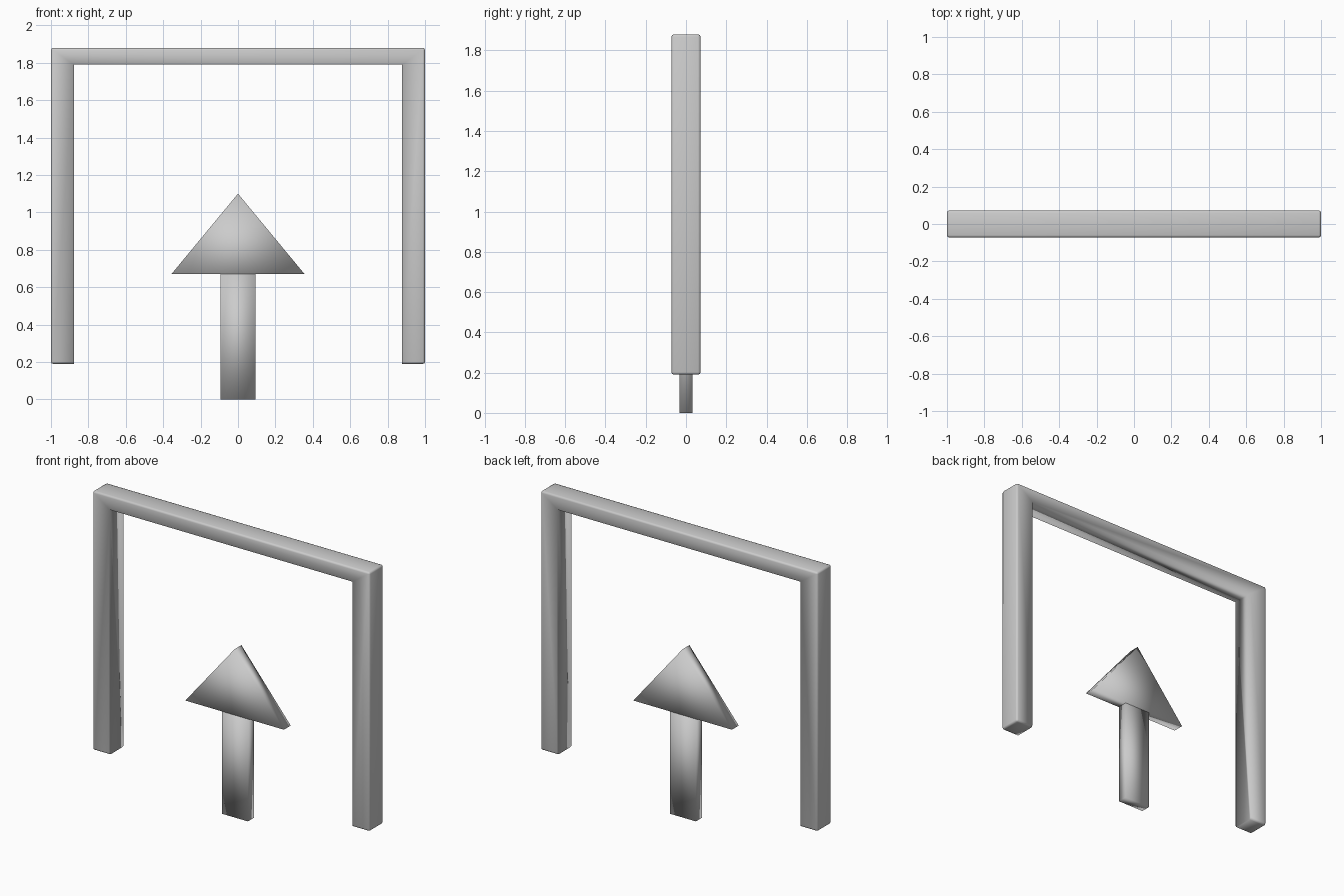
import bpy
import bmesh

if "Cube" in bpy.data.objects:
    bpy.data.objects.remove(bpy.data.objects["Cube"])


def make_part(name, quads, depth, bevel_test=None, bevel=0.012):
    """Extrude outlined x/z faces symmetrically in y, then soften chosen edges."""
    bm = bmesh.new()
    cache = {}
    for face in quads:
        verts = []
        for x, z in face:
            if (x, z) not in cache:
                cache[(x, z)] = bm.verts.new((x, -depth / 2, z))
            verts.append(cache[(x, z)])
        bm.faces.new(verts)
    result = bmesh.ops.extrude_face_region(bm, geom=bm.faces[:])
    moved = [v for v in result["geom"] if isinstance(v, bmesh.types.BMVert)]
    bmesh.ops.translate(bm, verts=moved, vec=(0, depth, 0))
    bmesh.ops.recalc_face_normals(bm, faces=bm.faces[:])
    if bevel_test:
        edges = [e for e in bm.edges
                 if e.calc_face_angle(0) > 0.5 and bevel_test(e)]
        bmesh.ops.bevel(bm, geom=edges, offset=bevel, segments=2,
                        profile=0.5, affect='EDGES', clamp_overlap=True)
    for f in bm.faces:
        f.smooth = True
    mesh = bpy.data.meshes.new(name)
    bm.to_mesh(mesh)
    bm.free()
    obj = bpy.data.objects.new(name, mesh)
    bpy.context.collection.objects.link(obj)
    return obj


# Gate frame: two legs and a top bar with mitred corners
OUT, INN, BOT, TOP, UNDER = 1.0, 0.877, 0.19, 1.88, 1.79


def outer_edge(e):
    return any(abs(v.co.x) > 0.95 for v in e.verts)


make_part("gate_frame", [
    [(-OUT, BOT), (-INN, BOT), (-INN, UNDER), (-OUT, TOP)],
    [(-OUT, TOP), (-INN, UNDER), (INN, UNDER), (OUT, TOP)],
    [(OUT, TOP), (INN, UNDER), (INN, BOT), (OUT, BOT)],
], 0.144, outer_edge)

# Arrow: rectangular shaft and triangular head
make_part("arrow_shaft",
          [[(-0.094, 0), (0.094, 0), (0.094, 0.67), (-0.094, 0.67)]], 0.064)
make_part("arrow_head",
          [[(-0.356, 0.67), (0.356, 0.67), (0, 1.10)]], 0.07)
